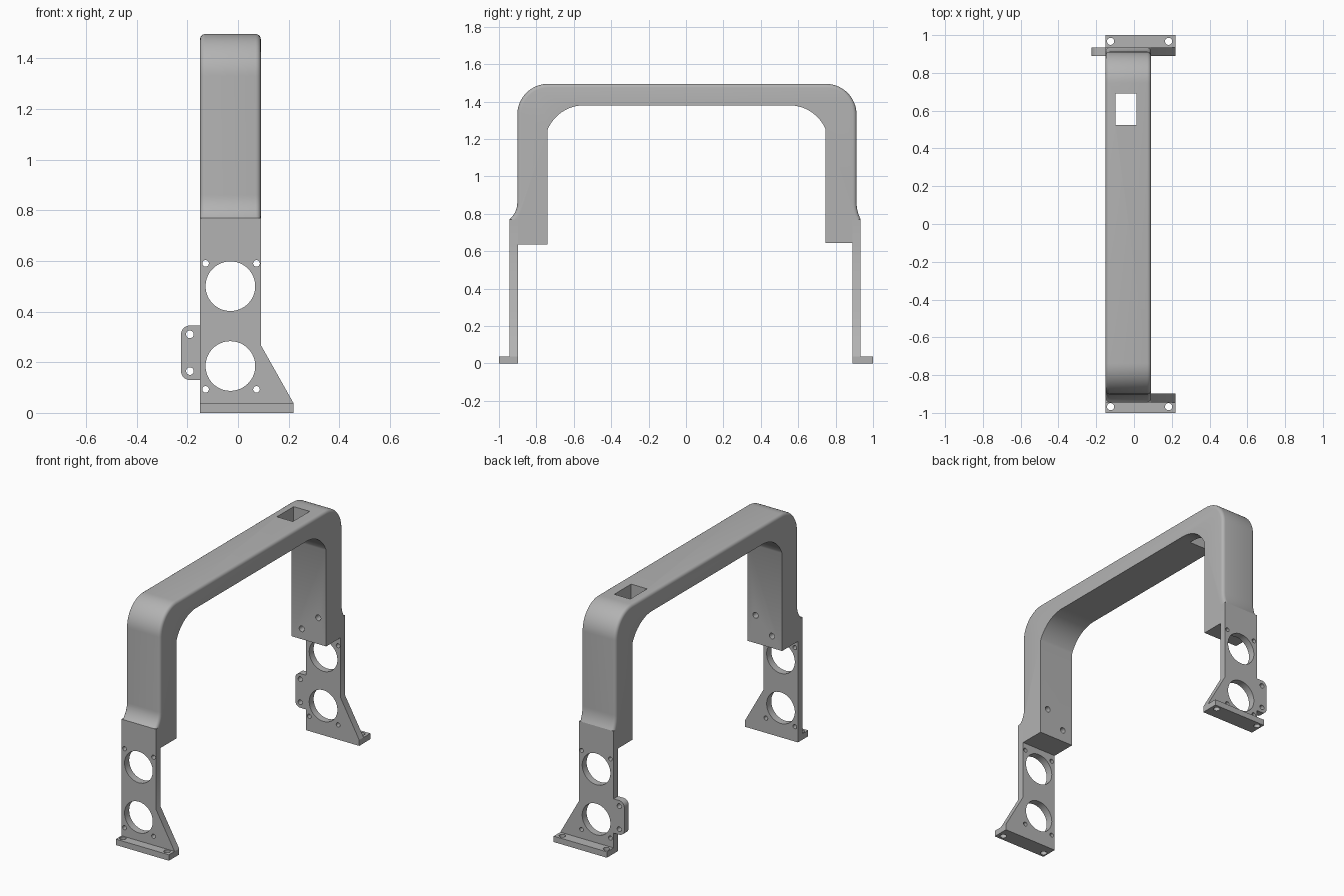
import bpy, bmesh
from math import sin, cos, asin, pi
from mathutils import Matrix, Vector

if "Cube" in bpy.data.objects:
    bpy.data.objects.remove(bpy.data.objects["Cube"], do_unlink=True)

grey = bpy.data.materials.new("plain_grey")
grey.use_nodes = True
grey.diffuse_color = (0.45, 0.45, 0.45, 1)
grey.node_tree.nodes["Principled BSDF"].inputs["Base Color"].default_value = grey.diffuse_color

X0, X1, XFOOT = -0.15, 0.09, 0.22
FOOT_TOP, PLATE_TOP = 0.037, 0.77
TOP, UNDER = 1.495, 1.38


def finish(name, bm):
    bmesh.ops.recalc_face_normals(bm, faces=bm.faces)
    mesh = bpy.data.meshes.new(name)
    bm.to_mesh(mesh)
    bm.free()
    mesh.materials.append(grey)
    ob = bpy.data.objects.new(name, mesh)
    bpy.context.collection.objects.link(ob)
    return ob


def prism(points, sweep):
    """Closed outline of 3D points, extruded along a vector."""
    bm = bmesh.new()
    face = bm.faces.new([bm.verts.new(p) for p in points])
    ext = bmesh.ops.extrude_face_region(bm, geom=[face], use_keep_orig=True)
    moved = [g for g in ext["geom"] if isinstance(g, bmesh.types.BMVert)]
    bmesh.ops.translate(bm, verts=moved, vec=sweep)
    return bm


def arc(cx, cy, r, a0, a1, n=16):
    return [(cx + r * cos(a0 + (a1 - a0) * i / n), cy + r * sin(a0 + (a1 - a0) * i / n))
            for i in range(n + 1)]


def box(lo, hi):
    bm = bmesh.new()
    bmesh.ops.create_cube(bm, size=1)
    lo, hi = Vector(lo), Vector(hi)
    bmesh.ops.scale(bm, verts=bm.verts, vec=hi - lo)
    bmesh.ops.translate(bm, verts=bm.verts, vec=(lo + hi) / 2)
    return bm


def rod(bm, centre, r, length, axis, sides=32):
    """Add a cylinder to a cutter mesh."""
    turn = Matrix.Rotation(pi / 2, 4, "X") if axis == "Y" else Matrix()
    bmesh.ops.create_cone(bm, cap_ends=True, segments=sides, radius1=r, radius2=r,
                          depth=length, matrix=Matrix.Translation(centre) @ turn)


def cut(ob, cutter_bm):
    cutter = finish("cutter", cutter_bm)
    cutter.hide_render = True
    mod = ob.modifiers.new("holes", "BOOLEAN")
    mod.operation, mod.solver, mod.object = "DIFFERENCE", "EXACT", cutter
    select(ob)
    bpy.ops.object.modifier_apply(modifier=mod.name)
    bpy.data.objects.remove(cutter, do_unlink=True)


def select(ob):
    bpy.ops.object.select_all(action="DESELECT")
    ob.select_set(True)
    bpy.context.view_layer.objects.active = ob


def smooth(ob):
    select(ob)
    bpy.ops.object.shade_smooth_by_angle(angle=pi / 6)


# Per-end distances from the centre: side, arch outside, leg inside, plate faces, leg bottom
ENDS = {
    "front": dict(s=-1, out=0.902, leg=0.74, p_in=0.898, p_out=0.944, low=0.635),
    "back": dict(s=1, out=0.912, leg=0.747, p_in=0.89, p_out=0.934, low=0.645),
}


def half_profile(e):
    """Outer and inner paths of one half of the arch, from the top down and back up."""
    R = 0.165
    outer = arc(e["out"] - R, TOP - R, R, pi / 2, 0)
    dx, dz = e["p_out"] - e["out"], 0.09
    r = (dx * dx + dz * dz) / (2 * dx)
    outer += arc(e["out"] + r, PLATE_TOP + dz, r, pi, pi + asin(dz / r), 8)
    run, drop = 0.195, 0.13
    r = (run * run + drop * drop) / (2 * drop)
    inner = [(e["p_in"], PLATE_TOP), (e["p_in"], e["low"]), (e["leg"], e["low"])]
    inner += arc(e["leg"] - run, UNDER - r, r, pi / 2 - asin(run / r), pi / 2)
    place = lambda pts: [(X0, e["s"] * y, z) for y, z in pts]
    return place(outer), place(inner)


# Arch with rounded outer rims
fo, fi = half_profile(ENDS["front"])
bo, bi = half_profile(ENDS["back"])
bm = prism(fo + fi + bi[::-1] + bo[::-1], (X1 - X0, 0, 0))
key = lambda p: (round(p[1], 4), round(p[2], 4))
outer_keys = {key(p) for p in fo + bo}
rims = [e for e in bm.edges
        if all(key(v.co) in outer_keys for v in e.verts)
        and abs(e.verts[0].co.x - e.verts[1].co.x) < 0.001]
bmesh.ops.bevel(bm, geom=rims, offset=0.02, segments=4, profile=0.5, affect="EDGES")
arch = finish("arch", bm)

# Slot through the beam and blind screw holes in the legs
cut(arch, box((-0.097, 0.525, 1.1), (0.014, 0.692, 1.6)))
holes = bmesh.new()
for e in ENDS.values():
    for x, z in ((-0.08, 0.71), (0.035, 0.81)):
        rod(holes, (x, e["s"] * (e["leg"] + 0.06), z), 0.018, 0.16, "Y")
cut(arch, holes)
smooth(arch)

# Perforated end plates and feet
for name, e in ENDS.items():
    s = e["s"]
    outline = [(X0, FOOT_TOP), (XFOOT, FOOT_TOP), (X1, 0.268), (X1, PLATE_TOP), (X0, PLATE_TOP)]
    tab_holes = []
    if name == "back":  # side tab with rounded corners
        left, low, high, r = -0.225, 0.13, 0.345, 0.035
        outline += [(X0, high)] + arc(left + r, high - r, r, pi / 2, pi, 8)
        outline += arc(left + r, low + r, r, pi, 1.5 * pi, 8) + [(X0, low)]
        tab_holes = [(-0.19, 0.31), (-0.19, 0.165)]
    depth = e["p_out"] - e["p_in"]
    plate = finish(name + "_plate", prism([(x, s * e["p_in"], z) for x, z in outline],
                                          (0, s * depth, 0)))
    holes = bmesh.new()
    mid = s * (e["p_in"] + depth / 2)
    for z in (0.185, 0.5):
        rod(holes, (-0.03, mid, z), 0.098, 0.2, "Y", 64)
    for x in (-0.128, 0.073):
        for z in (0.093, 0.59):
            rod(holes, (x, mid, z), 0.013, 0.2, "Y")
    for x, z in tab_holes:
        rod(holes, (x, mid, z), 0.015, 0.2, "Y")
    cut(plate, holes)
    smooth(plate)

    ys = sorted((s * e["p_in"], s))
    foot = finish(name + "_foot", box((X0, ys[0], 0), (XFOOT, ys[1], FOOT_TOP)))
    holes = bmesh.new()
    for x in (-0.124, 0.183):
        rod(holes, (x, s * 0.967, 0), 0.019, 0.2, "Z")
    cut(foot, holes)
    smooth(foot)
